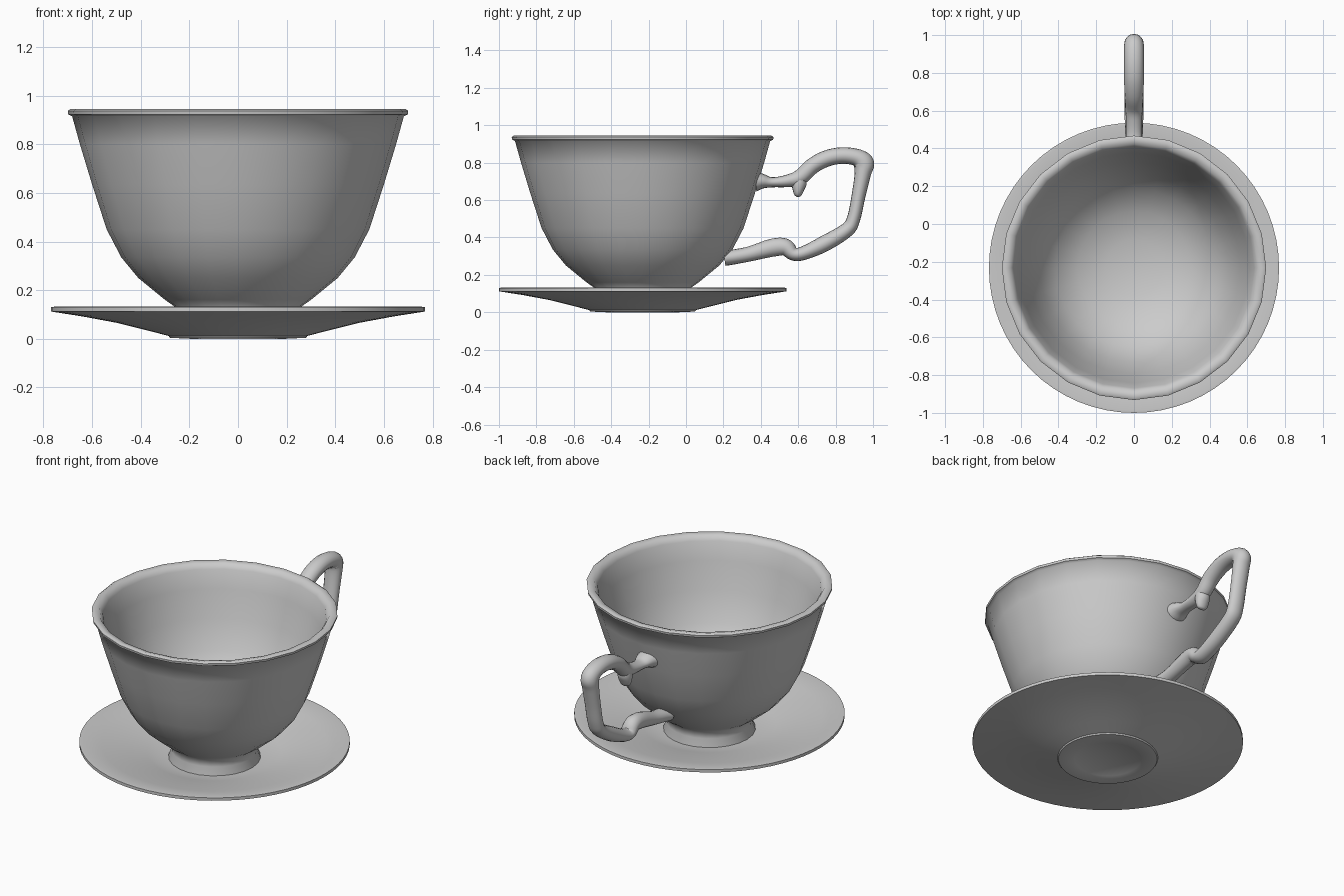
import bpy, bmesh, math
from mathutils import Vector

CY = -0.232  # shared axis of cup and saucer


def finish(name, bm, angle):
    bmesh.ops.recalc_face_normals(bm, faces=bm.faces)
    me = bpy.data.meshes.new(name)
    bm.to_mesh(me)
    bm.free()
    ob = bpy.data.objects.new(name, me)
    bpy.context.collection.objects.link(ob)
    bpy.ops.object.select_all(action='DESELECT')
    ob.select_set(True)
    bpy.context.view_layer.objects.active = ob
    bpy.ops.object.shade_smooth_by_angle(angle=math.radians(angle))
    return ob


def lathe(name, profile, sides, angle):
    """Revolve a closed (radius, z) profile that starts and ends on the axis."""
    bm = bmesh.new()
    vs = [bm.verts.new((0, CY - r, z)) for r, z in profile]
    es = [bm.edges.new(p) for p in zip(vs, vs[1:])]
    bmesh.ops.spin(bm, geom=vs + es, cent=(0, CY, 0), axis=(0, 0, 1),
                   angle=math.tau, steps=sides, use_duplicate=False)
    bmesh.ops.remove_doubles(bm, verts=bm.verts, dist=1e-4)
    return finish(name, bm, angle)


def tube(name, path, steps=5, sides=16):
    """Sweep an oval along (y, z, in-plane radius, x radius) points."""
    p = [Vector(q) for q in path]
    p = [2 * p[0] - p[1]] + p + [2 * p[-1] - p[-2]]
    pts = []
    for a, b, c, d in zip(p, p[1:], p[2:], p[3:]):
        for i in range(steps):
            t = i / steps
            pts.append(0.5 * (2 * b + (c - a) * t + (2 * a - 5 * b + 4 * c - d) * t * t
                              + (3 * b - a - 3 * c + d) * t ** 3))
    pts.append(p[-2])
    bm = bmesh.new()
    rings = []
    for i, q in enumerate(pts):
        t = pts[min(i + 1, len(pts) - 1)] - pts[max(i - 1, 0)]
        n = Vector((-t[1], t[0])).normalized()
        ring = []
        for k in range(sides):
            a = math.tau * k / sides
            s = math.sin(a) * q[2]
            ring.append(bm.verts.new((math.cos(a) * q[3], q[0] + n.x * s, q[1] + n.y * s)))
        rings.append(ring)
    for r0, r1 in zip(rings, rings[1:]):
        for k in range(sides):
            j = (k + 1) % sides
            bm.faces.new((r0[k], r0[j], r1[j], r1[k]))
    bm.faces.new(rings[0])
    bm.faces.new(rings[-1])
    return finish(name, bm, 50)


# Saucer: shallow dish with a small flat foot
lathe("saucer", [(0, 0.003), (0.19, 0.003), (0.195, 0), (0.28, 0.004), (0.285, 0.012),
                 (0.38, 0.036), (0.50, 0.066), (0.64, 0.092), (0.768, 0.112),
                 (0.768, 0.130), (0.755, 0.132), (0.64, 0.112), (0.50, 0.086),
                 (0.38, 0.056), (0.28, 0.032), (0, 0.026)], 64, 40)

# Cup bowl: flared foot, rounded belly, rolled lip and hollow inside
lathe("cup_bowl", [(0, 0.02), (0.262, 0.02), (0.262, 0.035), (0.245, 0.08), (0.25, 0.125),
                   (0.30, 0.16), (0.41, 0.25), (0.48, 0.335), (0.54, 0.45), (0.60, 0.635),
                   (0.65, 0.80), (0.682, 0.915), (0.698, 0.923), (0.70, 0.937),
                   (0.688, 0.945), (0.655, 0.938), (0.637, 0.91), (0.61, 0.80),
                   (0.562, 0.635), (0.50, 0.46), (0.42, 0.35), (0.30, 0.265),
                   (0.15, 0.225), (0, 0.215)], 24, 50)

# Handle: one loop from the upper joint round to the lower joint
tube("handle", [(0.375, 0.70, 0.055, 0.07), (0.41, 0.70, 0.04, 0.058),
                (0.46, 0.695, 0.027, 0.042), (0.54, 0.702, 0.033, 0.042),
                (0.61, 0.722, 0.042, 0.046), (0.68, 0.785, 0.043, 0.05),
                (0.76, 0.825, 0.044, 0.052), (0.84, 0.838, 0.044, 0.052),
                (0.915, 0.827, 0.046, 0.052), (0.95, 0.795, 0.056, 0.052),
                (0.945, 0.74, 0.044, 0.052), (0.922, 0.62, 0.037, 0.05),
                (0.896, 0.50, 0.036, 0.05), (0.86, 0.44, 0.039, 0.05),
                (0.74, 0.367, 0.043, 0.05), (0.63, 0.317, 0.037, 0.05),
                (0.575, 0.312, 0.036, 0.05), (0.53, 0.348, 0.046, 0.048),
                (0.46, 0.345, 0.048, 0.046), (0.34, 0.312, 0.04, 0.045),
                (0.25, 0.295, 0.04, 0.052), (0.205, 0.288, 0.04, 0.06)])

# Drooping thumb spur beneath the upper arm
tube("handle_spur", [(0.615, 0.735, 0.03, 0.04), (0.605, 0.69, 0.04, 0.044),
                     (0.60, 0.65, 0.029, 0.04), (0.598, 0.625, 0.018, 0.028),
                     (0.597, 0.617, 0.006, 0.01)])
